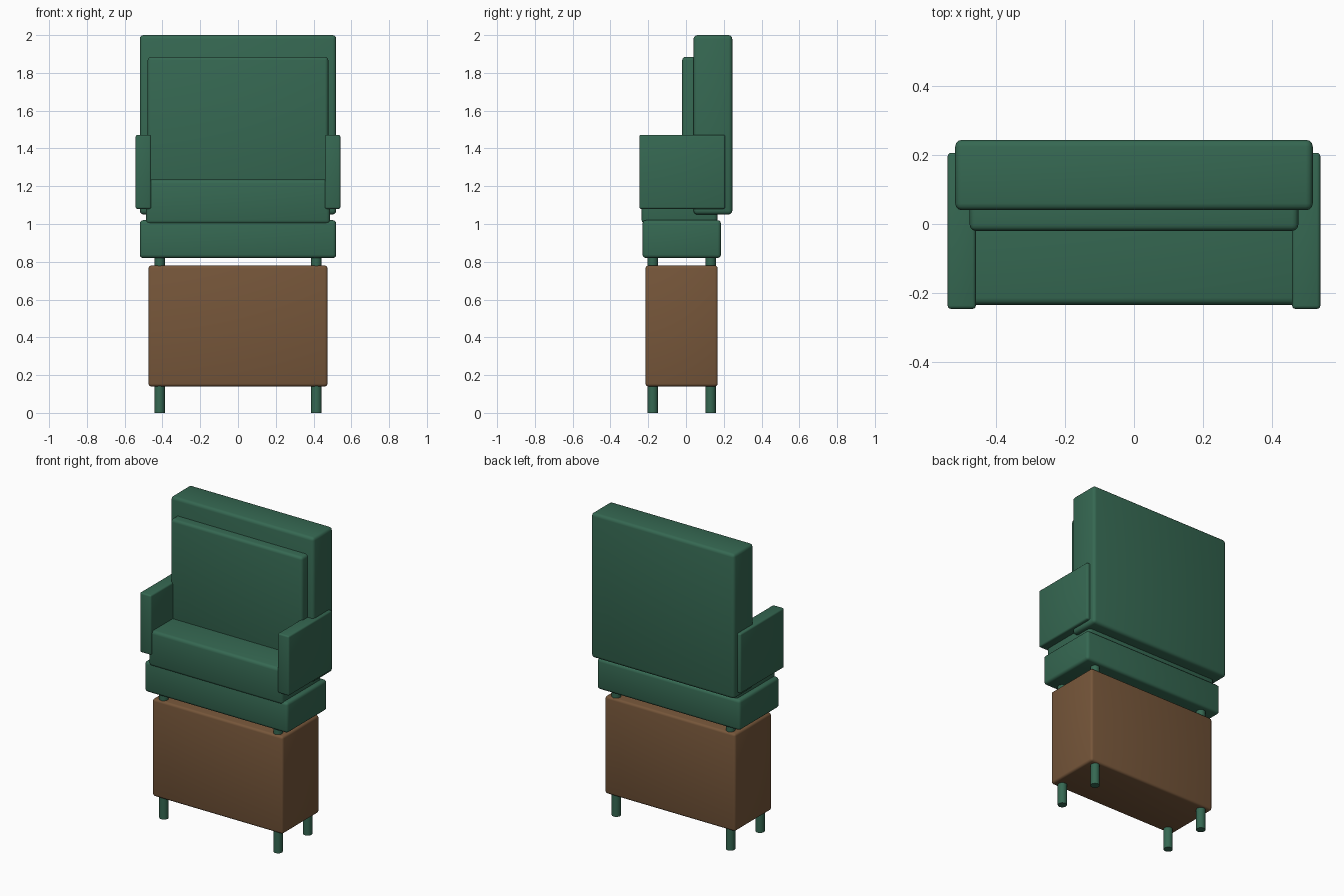
import bpy
import math

if "Cube" in bpy.data.objects:
    bpy.data.objects.remove(bpy.data.objects["Cube"])


def make_material(name, rgb):
    mat = bpy.data.materials.new(name)
    mat.diffuse_color = (*rgb, 1.0)
    mat.use_nodes = True
    mat.node_tree.nodes["Principled BSDF"].inputs["Base Color"].default_value = mat.diffuse_color
    return mat


GREEN = make_material("green fabric", (0.036, 0.138, 0.084))
BROWN = make_material("brown wood", (0.181, 0.093, 0.042))


def soft_box(name, x, y, z, mat, bevel):
    """Rounded box given as (min, max) ranges on each axis."""
    bpy.ops.mesh.primitive_cube_add(
        size=1, location=[(a + b) / 2 for a, b in (x, y, z)])
    ob = bpy.context.object
    ob.name = name
    ob.scale = [b - a for a, b in (x, y, z)]
    bpy.ops.object.transform_apply(location=False, rotation=False, scale=True)
    ob.data.materials.append(mat)
    mod = ob.modifiers.new("rounded edges", "BEVEL")
    mod.width = bevel
    mod.segments = 3
    bpy.ops.object.modifier_apply(modifier=mod.name)
    bpy.ops.object.shade_smooth_by_angle(angle=math.radians(35))


# Seat and back upholstery
soft_box("seat_base", (-0.52, 0.52), (-0.23, 0.185), (0.82, 1.02), GREEN, 0.018)
soft_box("seat_cushion", (-0.488, 0.488), (-0.235, 0.167), (1.0, 1.235), GREEN, 0.02)
soft_box("backrest", (-0.52, 0.52), (0.04, 0.245), (1.05, 2.0), GREEN, 0.02)
soft_box("back_cushion", (-0.478, 0.478), (-0.02, 0.12), (1.12, 1.885), GREEN, 0.018)

# Armrests
for side, name in ((-1, "left_arm"), (1, "right_arm")):
    soft_box(name, sorted((side * 0.46, side * 0.542)), (-0.247, 0.207),
             (1.08, 1.472), GREEN, 0.01)

# Wooden box under the seat
soft_box("wooden_box", (-0.474, 0.474), (-0.214, 0.168), (0.14, 0.78), BROWN, 0.015)

# Four round legs running up through the box to the seat
for x, side in ((-0.415, "left"), (0.415, "right")):
    for y, end in ((-0.176, "front"), (0.13, "back")):
        bpy.ops.mesh.primitive_cylinder_add(
            vertices=20, radius=0.028, depth=0.84, location=(x, y, 0.42))
        leg = bpy.context.object
        leg.name = f"{end}_{side}_leg"
        leg.data.materials.append(GREEN)
        bpy.ops.object.shade_smooth_by_angle(angle=math.radians(35))
